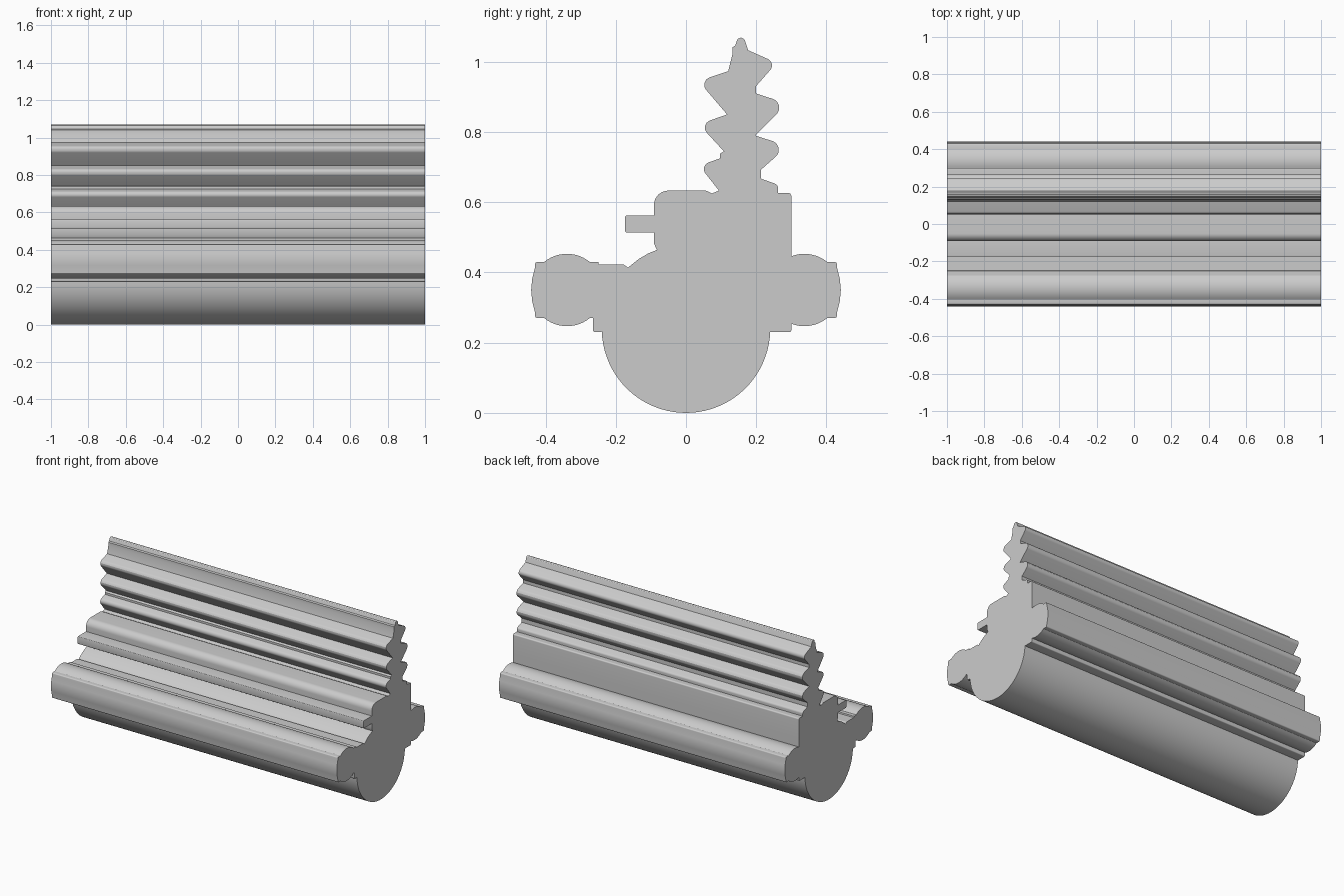
import bpy
import bmesh
import math
from mathutils import Vector

HALF_LENGTH = 1.0

default_cube = bpy.data.objects.get("Cube")
if default_cube:
    bpy.data.objects.remove(default_cube, do_unlink=True)


def make_material(name, color):
    material = bpy.data.materials.new(name)
    material.use_nodes = True
    material.diffuse_color = color
    material.node_tree.nodes["Principled BSDF"].inputs["Base Color"].default_value = color
    return material


def arc(center_y, center_z, radius, start, end, steps=16):
    """Points on a circle between two angles in degrees."""
    points = []
    for i in range(steps + 1):
        angle = math.radians(start + (end - start) * i / steps)
        points.append(Vector((center_y + radius * math.cos(angle),
                              center_z + radius * math.sin(angle))))
    return points


def rounded(corners, steps=6):
    """Turn (y, z, radius) corners into a path; radius is optional."""
    path = []
    for i, corner in enumerate(corners):
        point = Vector(corner[:2])
        if len(corner) < 3:
            path.append(point)
            continue
        before = (Vector(corners[i - 1][:2]) - point).normalized()
        after = (Vector(corners[i + 1][:2]) - point).normalized()
        half_angle = before.angle(after) / 2
        radius = corner[2]
        middle = point + (before + after).normalized() * radius / math.sin(half_angle)
        reach = radius / math.tan(half_angle)
        first = point + before * reach - middle
        last = point + after * reach - middle
        for step in range(steps + 1):
            direction = first.lerp(last, step / steps).normalized()
            path.append(middle + direction * radius)
    return path


def extrude_profile(name, outline, material):
    """Sweep a closed y-z outline along x, with flat end caps."""
    bm = bmesh.new()
    verts = [bm.verts.new((-HALF_LENGTH, p.x, p.y)) for p in outline]
    cap = bm.faces.new(verts)
    swept = bmesh.ops.extrude_face_region(bm, geom=[cap], use_keep_orig=True)
    moved = [g for g in swept["geom"] if isinstance(g, bmesh.types.BMVert)]
    bmesh.ops.translate(bm, verts=moved, vec=(HALF_LENGTH * 2, 0, 0))
    bmesh.ops.recalc_face_normals(bm, faces=bm.faces)
    mesh = bpy.data.meshes.new(name)
    bm.to_mesh(mesh)
    bm.free()
    mesh.materials.append(material)
    obj = bpy.data.objects.new(name, mesh)
    bpy.context.collection.objects.link(obj)
    bpy.ops.object.select_all(action="DESELECT")
    obj.select_set(True)
    bpy.context.view_layer.objects.active = obj
    bpy.ops.object.shade_smooth_by_angle(angle=math.radians(25))
    return obj


# Rounded keel under the body
keel = arc(0, 0.24, 0.24, 182, 358, 40)

# Rear bead with its small square lip
rear_step = rounded([(0.24, 0.23), (0.3, 0.23, 0.006), (0.3, 0.254)])
rear_bead_under = arc(0.337, 0.35, 0.103, 249, 309, 10)
rear_lip = rounded([(0.402, 0.27), (0.43, 0.27, 0.007), (0.43, 0.285),
                    (0.438, 0.317), (0.441, 0.35), (0.438, 0.383),
                    (0.43, 0.415), (0.43, 0.43, 0.007), (0.402, 0.43)])
rear_bead_over = arc(0.337, 0.35, 0.103, 51, 111, 10)

# Back wall and rear barbs of the upright fin
rear_barbs = rounded([(0.3, 0.5), (0.3, 0.626, 0.008), (0.262, 0.626),
                      (0.262, 0.65, 0.014), (0.214, 0.667), (0.214, 0.693),
                      (0.29, 0.76, 0.026), (0.197, 0.79),
                      (0.288, 0.881, 0.026), (0.199, 0.91), (0.199, 0.93),
                      (0.258, 0.997, 0.02), (0.177, 1.033)])

# Pointed crest and front barbs
crest = rounded([(0.177, 1.033), (0.157, 1.094, 0.012), (0.14, 1.046),
                 (0.132, 1.041), (0.132, 1.02), (0.12, 0.973)])
front_barbs = rounded([(0.12, 0.973), (0.036, 0.945, 0.022), (0.117, 0.85),
                       (0.037, 0.822, 0.022), (0.108, 0.745), (0.097, 0.738),
                       (0.097, 0.725), (0.038, 0.704, 0.02), (0.094, 0.633)])

# Shoulder, front tongue and sloping saddle
shoulder = rounded([(0.074, 0.625), (0.057, 0.633), (-0.091, 0.633, 0.04),
                    (-0.091, 0.562), (-0.174, 0.562, 0.005),
                    (-0.174, 0.514, 0.005), (-0.091, 0.514),
                    (-0.091, 0.482), (-0.083, 0.464), (-0.108, 0.454),
                    (-0.135, 0.438), (-0.165, 0.414), (-0.177, 0.422),
                    (-0.248, 0.422), (-0.25, 0.43)])

# Front bead with matching lip
front_bead_over = arc(-0.339, 0.35, 0.103, 51, 129, 12)
front_lip = [Vector((-p.x, p.y)) for p in reversed(rear_lip)]
front_bead_under = arc(-0.339, 0.35, 0.103, 231, 309, 12)
front_step = rounded([(-0.265, 0.27), (-0.265, 0.23, 0.006), (-0.241, 0.23)])

sections = (keel, rear_step, rear_bead_under, rear_lip, rear_bead_over,
            rear_barbs, crest, front_barbs, shoulder, front_bead_over,
            front_lip, front_bead_under, front_step)

# Join the sections, dropping points that coincide
outline = []
for section in sections:
    for point in section:
        if not outline or (point - outline[-1]).length > 0.0015:
            outline.append(point)

gray = make_material("plain_gray", (0.6, 0.6, 0.6, 1))
extrude_profile("sealing_strip", outline, gray)
